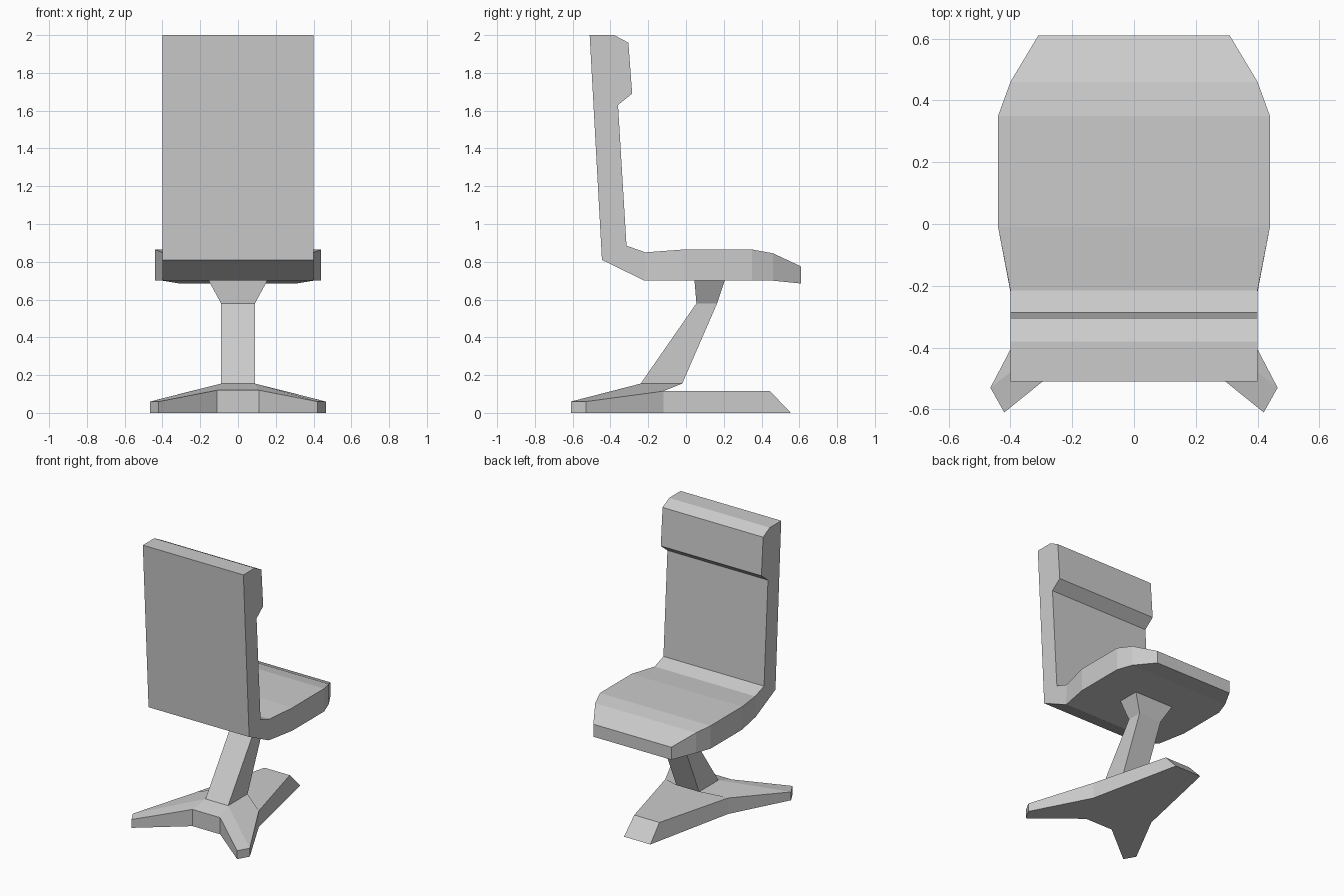
import bpy, bmesh

if "Cube" in bpy.data.objects:
    bpy.data.objects.remove(bpy.data.objects["Cube"])


def build(name, pts, loop, sides):
    """Symmetric solid: the loop spans left to right, side faces are mirrored in x."""
    bm = bmesh.new()
    right = {k: bm.verts.new(p) for k, p in pts.items()}
    left = {k: bm.verts.new((-p[0], p[1], p[2])) for k, p in pts.items()}
    for a, b in zip(loop, loop[1:] + loop[:1]):
        bm.faces.new((right[a], right[b], left[b], left[a]))
    for f in sides:
        bm.faces.new([right[k] for k in f])
        bm.faces.new([left[k] for k in reversed(f)])
    bmesh.ops.recalc_face_normals(bm, faces=bm.faces)
    mesh = bpy.data.meshes.new(name)
    bm.to_mesh(mesh)
    bm.free()
    obj = bpy.data.objects.new(name, mesh)
    bpy.context.collection.objects.link(obj)
    return obj


# Seat shell with backrest and headrest: side outline as (half width, y, z)
outline = [
    (.40, -.51, 2.0), (.40, -.38, 2.0), (.40, -.305, 1.96), (.40, -.285, 1.69),
    (.40, -.36, 1.63), (.40, -.315, .885), (.40, -.215, .85),
    (.44, -.01, .865), (.44, .35, .865), (.40, .46, .845), (.31, .61, .775),
    (.31, .61, .685), (.40, .46, .70), (.44, .35, .70), (.44, -.01, .70),
    (.40, -.22, .70), (.40, -.445, .81),
]
seat_sides = [(0, 1, 2, 3, 4, 5, 6, 15, 16)]
seat_sides += [(i, i + 1, 20 - i, 21 - i) for i in range(6, 10)]
build("seat_and_backrest", dict(enumerate(outline)), list(range(17)), seat_sides)

# Pedestal: three-toed foot with a leaning, flared post
foot = {
    "tip_t": (.10, .445, .115), "bend_t": (.25, -.12, .115),
    "out_t": (.465, -.53, .06), "in_t": (.42, -.61, .06), "hub_t": (.11, -.36, .12),
}
pts = dict(foot)
for k, (x, y, z) in foot.items():
    pts[k[:-1] + "b"] = (x, y, 0)
pts["tip_b"] = (.105, .555, 0)
for i, (w, back, front, z) in enumerate([(.09, -.24, -.02, .155),
                                         (.09, .055, .165, .58),
                                         (.155, .045, .205, .70)]):
    pts[f"back{i}"] = (w, back, z)
    pts[f"front{i}"] = (w, front, z)

loop = ["tip_b", "tip_t", "bend_t", "front0", "front1", "front2",
        "back2", "back1", "back0", "hub_t", "hub_b", "bend_b"]
corners = ["tip", "bend", "out", "in", "hub"]
sides = [(a + "_b", a + "_t", b + "_t", b + "_b") for a, b in zip(corners, corners[1:])]
sides += [(f"back{i}", f"front{i}", f"front{i+1}", f"back{i+1}") for i in range(2)]
sides += [("hub_b", "in_b", "out_b", "bend_b"),
          ("back0", "hub_t", "in_t", "out_t"),
          ("back0", "out_t", "bend_t", "front0")]
build("pedestal", pts, loop, sides)
